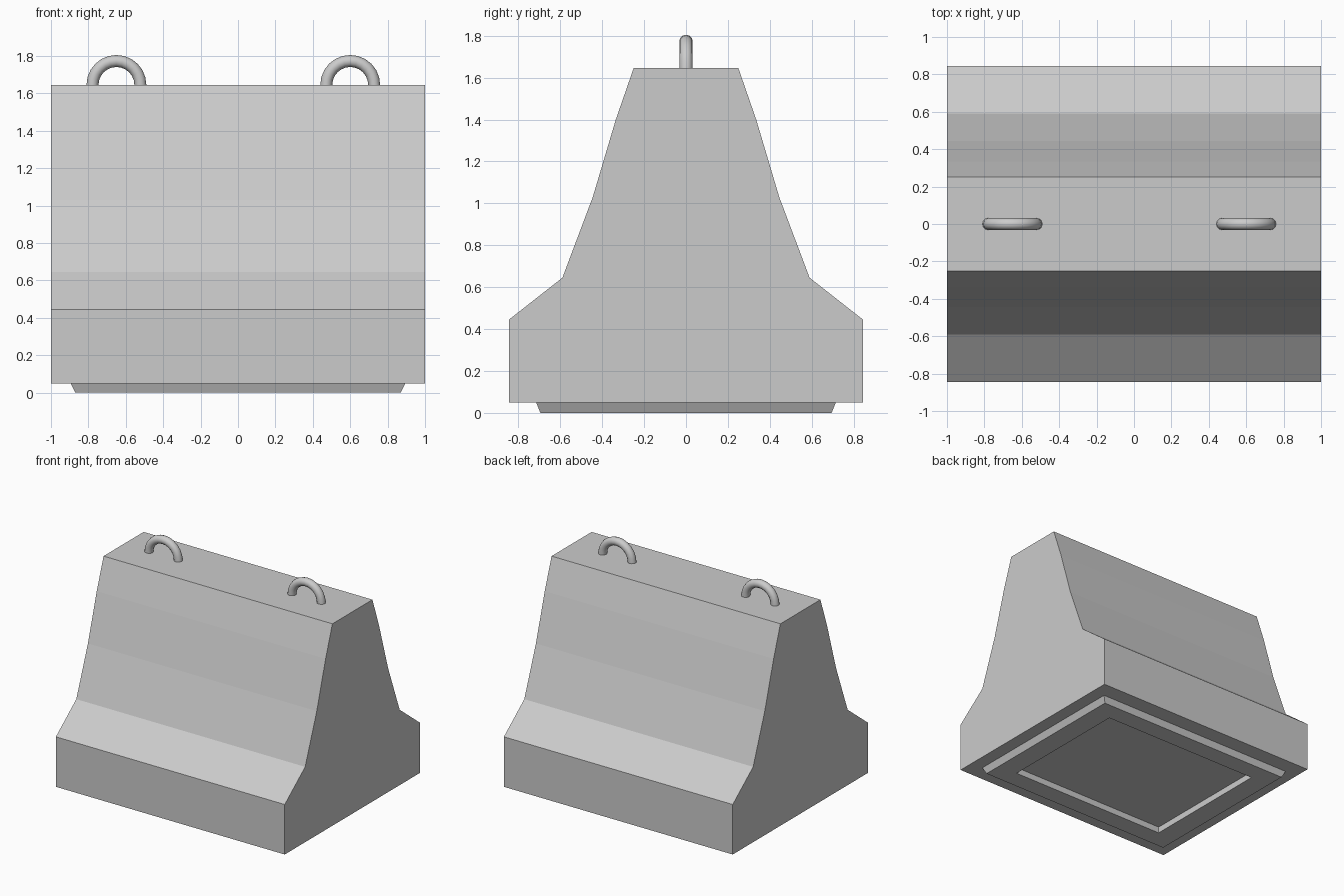
import bpy
import bmesh
import math

default = bpy.data.objects.get("Cube")
if default:
    bpy.data.objects.remove(default, do_unlink=True)


def make_material(name, colour):
    mat = bpy.data.materials.new(name)
    mat.use_nodes = True
    mat.diffuse_color = colour
    mat.node_tree.nodes["Principled BSDF"].inputs["Base Color"].default_value = colour
    return mat


concrete = make_material("concrete grey", (0.6, 0.6, 0.6, 1))


def finish(name, bm):
    bmesh.ops.recalc_face_normals(bm, faces=bm.faces[:])
    mesh = bpy.data.meshes.new(name)
    bm.to_mesh(mesh)
    bm.free()
    mesh.materials.append(concrete)
    obj = bpy.data.objects.new(name, mesh)
    bpy.context.collection.objects.link(obj)
    return obj


# Barrier block: mirrored half profile extruded along its length
BASE, TOP = 0.05, 1.645
half = [(0.845, BASE), (0.845, 0.445), (0.59, 0.645),
        (0.445, 1.03), (0.335, 1.4), (0.25, TOP)]
profile = half + [(-y, z) for y, z in reversed(half)]
bm = bmesh.new()
end = bm.faces.new([bm.verts.new((-1, y, z)) for y, z in profile])
sweep = bmesh.ops.extrude_face_region(bm, geom=[end], use_keep_orig=True)
moved = [v for v in sweep["geom"] if isinstance(v, bmesh.types.BMVert)]
bmesh.ops.translate(bm, verts=moved, vec=(2, 0, 0))
finish("barrier_block", bm)


# Foot frame: rectangular rim with sloped outside and open middle
def rectangle(bm, x, y, z):
    return [bm.verts.new((sx * x, sy * y, z))
            for sx, sy in ((1, 1), (-1, 1), (-1, -1), (1, -1))]


bm = bmesh.new()
loops = [rectangle(bm, 0.895, 0.715, BASE), rectangle(bm, 0.87, 0.695, 0),
         rectangle(bm, 0.7, 0.545, 0), rectangle(bm, 0.7, 0.545, BASE)]
for a, b in zip(loops, loops[1:] + loops[:1]):
    for i in range(4):
        j = (i + 1) % 4
        bm.faces.new((a[i], a[j], b[j], b[i]))
finish("foot_frame", bm)


# Lifting loops: half rings standing on the top
def lifting_loop(name, x, major=0.128, minor=0.032, steps=12, sides=12):
    bm = bmesh.new()
    rings = []
    for s in range(steps + 1):
        a = math.pi * s / steps
        ring = []
        for t in range(sides):
            b = math.tau * t / sides
            r = major + minor * math.cos(b)
            ring.append(bm.verts.new((x + r * math.cos(a), minor * math.sin(b),
                                      TOP + r * math.sin(a))))
        rings.append(ring)
    for a, b in zip(rings, rings[1:]):
        for i in range(sides):
            j = (i + 1) % sides
            bm.faces.new((a[i], a[j], b[j], b[i]))
    bm.faces.new(rings[0])
    bm.faces.new(rings[-1])
    obj = finish(name, bm)
    bpy.ops.object.select_all(action="DESELECT")
    obj.select_set(True)
    bpy.context.view_layer.objects.active = obj
    bpy.ops.object.shade_smooth_by_angle(angle=math.radians(40))


lifting_loop("right_lifting_loop", -0.65)
lifting_loop("left_lifting_loop", 0.6)
